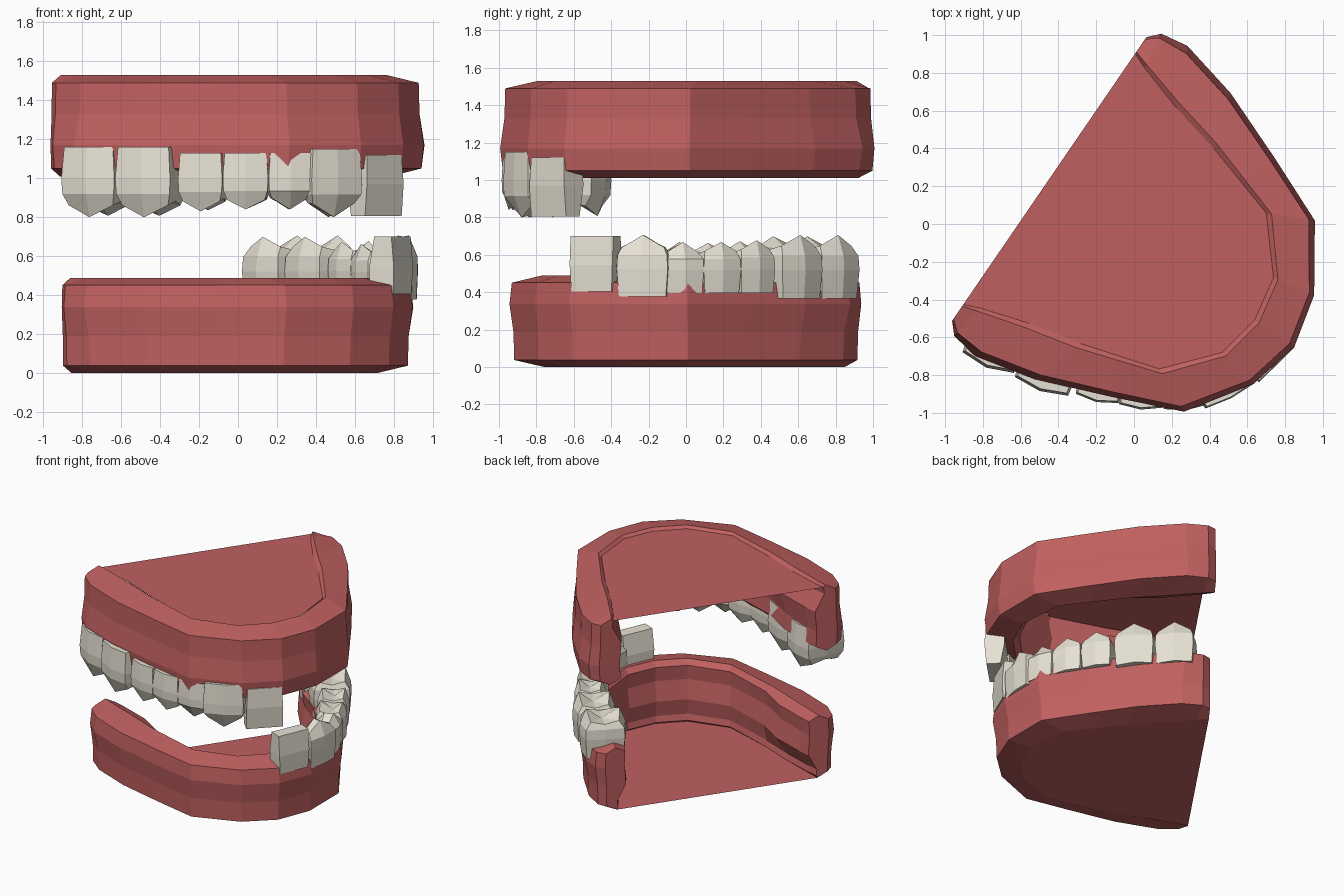
import bpy, bmesh
from mathutils import Vector

if "Cube" in bpy.data.objects:
    bpy.data.objects.remove(bpy.data.objects["Cube"])


def material(name, rgb):
    m = bpy.data.materials.new(name)
    m.diffuse_color = (*rgb, 1)
    m.use_nodes = True
    m.node_tree.nodes["Principled BSDF"].inputs["Base Color"].default_value = m.diffuse_color
    return m


GUM = material("gum red", (0.53, 0.117, 0.117))
ENAMEL = material("tooth ivory", (0.80, 0.755, 0.655))

# Jaw frame: u points to the front of the arch, w across it
FRONT, ACROSS = Vector((0.825, -0.565)), Vector((0.565, 0.825))


def place_upper(u, w, z):
    p = FRONT * u + ACROSS * (w - 0.057)
    return (p.x, p.y, z)


def place_lower(u, w, z):
    # the lower jaw is the upper one turned over and slightly smaller
    p = (FRONT * u + ACROSS * (-w - 0.057)) * 0.94
    return (p.x, p.y - 0.01, (1.53 - z) * 0.94)


def place_lower_tooth(u, w, z):
    x, y, z = place_lower(u, w, z)
    return (x, y, z + 0.02)


def make(name, verts, faces, mat, fix=True):
    me = bpy.data.meshes.new(name)
    me.from_pydata(verts, [], faces)
    bm = bmesh.new()
    bm.from_mesh(me)
    if fix:
        bmesh.ops.recalc_face_normals(bm, faces=bm.faces)
    bm.to_mesh(me)
    bm.free()
    me.materials.append(mat)
    ob = bpy.data.objects.new(name, me)
    bpy.context.collection.objects.link(ob)
    return ob


def bridge(rings, n):
    return [(r * n + i, r * n + (i + 1) % n, (r + 1) * n + (i + 1) % n, (r + 1) * n + i)
            for r in range(rings - 1) for i in range(n)]


# Half arch: outer and inner outline, front to back
OUTER = [(1.068, 0), (1.0, 0.285), (0.78, 0.613), (0.42, 0.765), (0.03, 0.918),
         (-0.30, 0.995), (-0.45, 0.97), (-0.505, 0.91)]
INNER = [(0.814, 0), (0.77, 0.24), (0.545, 0.5), (0.31, 0.57), (0.125, 0.625),
         (-0.16, 0.69), (-0.42, 0.77), (-0.505, 0.805)]
# Gum cross-section: share of the way from outer to inner outline, height
SECTION = [(0.12, 1.49), (0.10, 1.33), (0.0, 1.17), (0.06, 1.05), (0.8, 1.01),
           (0.98, 1.05), (0.93, 1.17), (1.04, 1.33), (0.95, 1.46), (1.0, 1.51), (0.89, 1.53)]


def full(half):
    return [(u, -w) for u, w in reversed(half[1:])] + half


def gum(name, place, plate_z):
    outer, inner = full(OUTER), full(INNER)
    k, n = len(outer), len(SECTION)
    verts = []
    for j, (o, i) in enumerate(zip(outer, inner)):
        o, i = Vector(o), Vector(i)
        end = min(j, k - 1 - j) < 3
        for t, z in SECTION:
            # the ends of the arch swell inward below the rim
            swell = 0.06 / (i - o).length if end and t > 0.9 and z < 1.4 else 0
            p = o + (i - o) * (t + swell)
            verts.append(place(p.x, p.y, z))
    faces = bridge(k, n) + [tuple(range(n)), tuple(range((k - 1) * n, k * n))]
    make(name + "_gum", verts, faces, GUM)
    # thin flat plate filling the arch
    plate = [place(u, w, plate_z) for u, w in
             (inner if plate_z < 1.52 else [tuple(Vector(o).lerp(Vector(i), 0.86))
                                            for o, i in zip(outer, inner)])]
    make(name + "_plate", plate, [tuple(range(k))], GUM, fix=False)


gum("upper", place_upper, 1.512)
gum("lower", place_lower, 1.531)

# Eight points round a tooth: (along, depth), starting at the outer left corner
ROUND = [(-0.47, 0.08), (0, 0), (0.47, 0.08), (0.5, 0.5),
         (0.46, 0.92), (0, 1), (-0.46, 0.92), (-0.5, 0.5)]


def tooth(name, place, a, b, depth, top, tip, kind):
    a, b = Vector(a), Vector(b)
    along = b - a
    inward = Vector((-along.y, along.x)).normalized()
    mid = (a + b) / 2
    if inward.dot(Vector((0.1, 0)) - mid) < 0:
        inward = -inward
    verts = []

    def add(s, d, z):
        p = mid + along * s + inward * depth * d
        verts.append(place(p.x, p.y, z))

    if kind == "incisor":  # plain tapering block
        for z, d0, d1, sx in ((top, 0.05, 1, 0.47), (0.97, 0, 1, 0.5), (tip, 0.1, 0.8, 0.5)):
            for s, d in ((-sx, d0), (sx, d0), (sx, d1), (-sx, d1)):
                add(s, d, z)
        faces = bridge(3, 4) + [(0, 1, 2, 3), (8, 9, 10, 11)]
    else:
        h = top - tip
        for z, k in ((top, 0.95), (top - 0.45 * h, 1.03), (tip + 0.33 * h, 1.0)):
            for s, d in ROUND:
                add(s * k, 0.5 + (d - 0.5) * k, z)
        # biting ring: cusps at the middle of the outer and inner sides
        for i, (s, d) in enumerate(ROUND):
            if kind == "canine":
                lift = 0.0 if i in (1, 5) else 0.2 * h
                add(s * 0.85, 0.45 + (d - 0.5) * 0.35, tip + lift)
            else:
                lift = 0.0 if i == 1 else 0.02 * h if i == 5 else 0.23 * h if i in (3, 7) else 0.17 * h
                add(s * 0.86, 0.5 + (d - 0.5) * 0.74, tip + lift)
        add(0, 0.47, tip + (0.02 if kind == "canine" else 0.24) * h)
        faces = bridge(4, 8) + [tuple(range(8))]
        faces += [(24 + i, 24 + (i + 1) % 8, 32) for i in range(8)]
    make(name, verts, faces, ENAMEL)


# Teeth from back to front: outer face ends, depth, root height, tip height
TEETH = [
    ("back_molar", (-0.365, -1.04), (-0.07, -0.975), 0.35, 1.16, 0.80, "molar"),
    ("front_molar", (-0.062, -0.99), (0.236, -0.91), 0.32, 1.16, 0.80, "molar"),
    ("back_premolar", (0.256, -0.875), (0.478, -0.785), 0.24, 1.13, 0.83, "molar"),
    ("front_premolar", (0.479, -0.79), (0.688, -0.67), 0.24, 1.13, 0.84, "molar"),
    ("canine", (0.69, -0.675), (0.87, -0.525), 0.20, 1.13, 0.84, "canine"),
    ("side_incisor", (0.872, -0.545), (1.015, -0.28), 0.17, 1.15, 0.80, "canine"),
    ("central_incisor", (1.02, -0.26), (1.07, 0.0), 0.145, 1.12, 0.805, "incisor"),
]
for jaw, place in (("upper", place_upper), ("lower", place_lower_tooth)):
    for t in TEETH:
        tooth(jaw + "_" + t[0], place, *t[1:])
